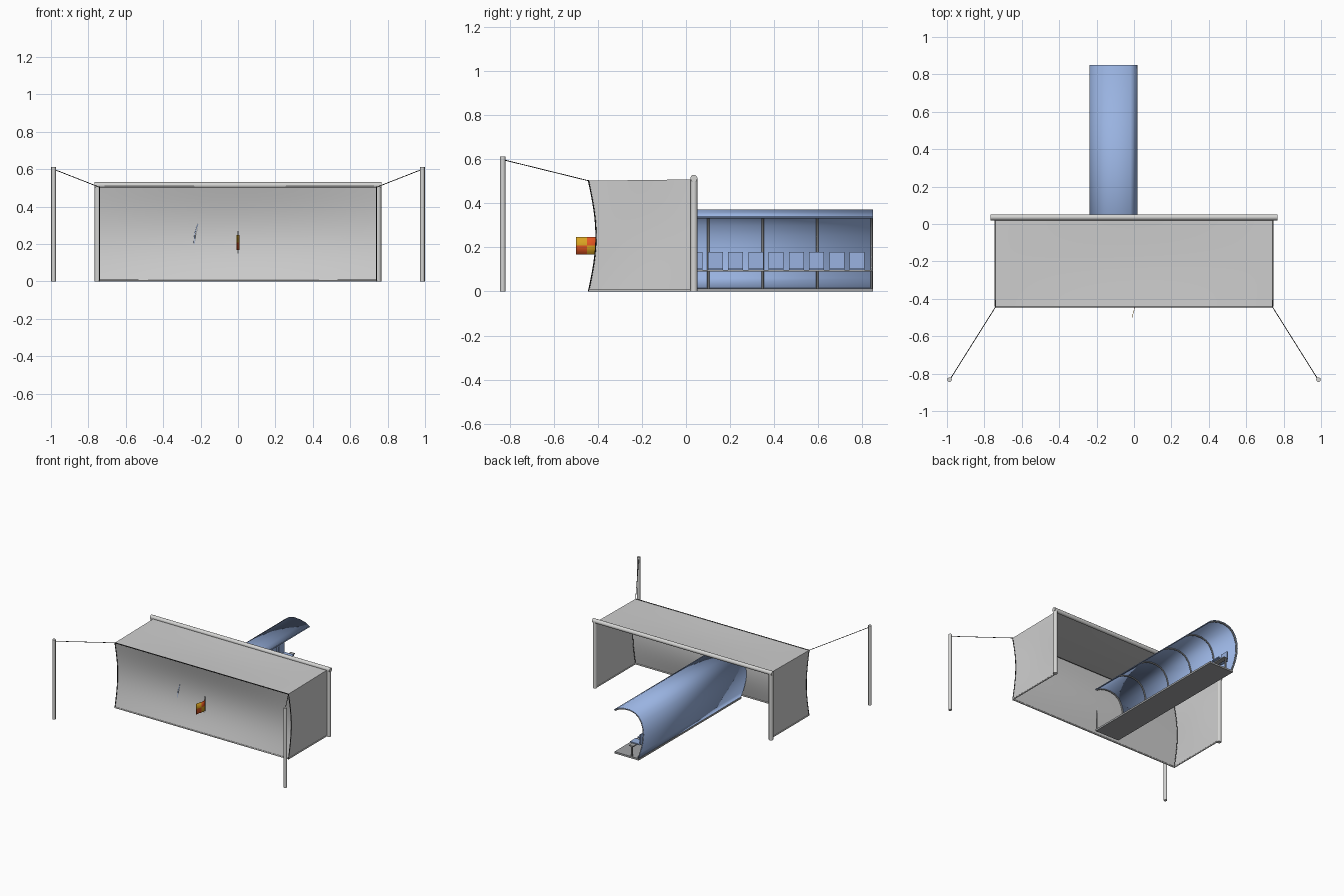
import bpy, bmesh, math
from mathutils import Vector

if "Cube" in bpy.data.objects:
    bpy.data.objects.remove(bpy.data.objects["Cube"])


def material(name, r, g, b):
    m = bpy.data.materials.new(name)
    m.diffuse_color = (r, g, b, 1)
    m.use_nodes = True
    m.node_tree.nodes["Principled BSDF"].inputs["Base Color"].default_value = m.diffuse_color
    return m


WHITE = material("painted_metal", 0.66, 0.66, 0.65)
NET = material("net_grey", 0.62, 0.62, 0.62)
BLUE = material("shelter_blue", 0.32, 0.45, 0.75)
STEEL = material("frame_grey", 0.36, 0.37, 0.38)
BLACK = material("dark_cord", 0.02, 0.02, 0.02)
RED = material("flag_red", 0.75, 0.09, 0.015)
YELLOW = material("flag_yellow", 0.68, 0.36, 0.015)


def finish(name, bm, mats, smooth=True):
    me = bpy.data.meshes.new(name)
    bm.normal_update()
    bm.to_mesh(me)
    bm.free()
    for m in mats:
        me.materials.append(m)
    ob = bpy.data.objects.new(name, me)
    bpy.context.collection.objects.link(ob)
    for p in me.polygons:
        p.use_smooth = smooth
    return ob


def box(name, lo, hi, mat):
    bm = bmesh.new()
    bmesh.ops.create_cube(bm, size=1)
    for v in bm.verts:
        v.co = Vector([(a + b) / 2 + c * (b - a) for a, b, c in zip(lo, hi, v.co)])
    return finish(name, bm, [mat], False)


def tube(name, pts, r, mat, res=3):
    cu = bpy.data.curves.new(name, 'CURVE')
    cu.dimensions = '3D'
    cu.bevel_depth = r
    cu.bevel_resolution = res
    cu.use_fill_caps = True
    sp = cu.splines.new('POLY')
    sp.points.add(len(pts) - 1)
    for p, q in zip(sp.points, pts):
        p.co = (*q, 1)
    sp.use_smooth = True
    cu.materials.append(mat)
    ob = bpy.data.objects.new(name, cu)
    bpy.context.collection.objects.link(ob)
    return ob


def sheet(bm, f, nu, nv):
    g = [[bm.verts.new(f(i / nu, j / nv)) for j in range(nv + 1)] for i in range(nu + 1)]
    return [bm.faces.new((g[i][j], g[i + 1][j], g[i + 1][j + 1], g[i][j + 1]))
            for i in range(nu) for j in range(nv)]


# Goal frame
W, H, GY = 0.75, 0.514, 0.036
tube("crossbar", [(-W - 0.016, GY, H), (W + 0.016, GY, H)], 0.016, WHITE, 4)
for s, side in ((-1, "left"), (1, "right")):
    tube(side + "_post", [(s * W, GY, 0), (s * W, GY, H)], 0.016, WHITE, 4)

# Net: back, side and top sheets, pulled slightly inwards
NX, NZ = 0.74, 0.503


def back_y(x, z):
    return -0.443 + math.sin(math.pi * min(z / NZ, 1)) * (0.034 + 0.013 * math.cos(math.pi * x / 1.48))


def back(u, v):
    x, z = (2 * u - 1) * NX, v * NZ
    return x, back_y(x, z), z


def side_net(s):
    def f(u, v):
        z = v * (NZ + 0.006 * u)
        y0 = back_y(NX, v * NZ)
        bow = 0.006 * math.sin(math.pi * u) * math.sin(math.pi * v)
        return s * (NX - bow), y0 + u * (GY - y0), z
    return f


def top(u, v):
    x = (2 * u - 1) * NX
    sag = 0.006 * math.sin(math.pi * u) * math.sin(math.pi * v)
    return x, -0.443 + v * (GY + 0.443), NZ + 0.006 * v - sag


bm = bmesh.new()
sheet(bm, back, 40, 20)
sheet(bm, side_net(1), 16, 20)
sheet(bm, side_net(-1), 16, 20)
sheet(bm, top, 40, 14)
finish("goal_net", bm, [NET])

# Net border cords and ground bars
tube("net_top_cord", [back(0, 1), back(1, 1)], 0.003, BLACK, 1)
tube("net_ground_bar", [(-NX, -0.44, 0.005), (NX, -0.44, 0.005)], 0.005, WHITE, 1)
for s, side in ((-1, "left"), (1, "right")):
    f = side_net(s)
    tube(side + "_net_cord", [f(0, i / 20) for i in range(21)], 0.003, BLACK, 1)
    tube(side + "_ground_bar", [(s * NX, -0.44, 0.005), (s * NX, GY, 0.005)], 0.005, WHITE, 1)
    # Stay poles and their ropes
    tube(side + "_stay_pole", [(s * 0.986, -0.832, 0), (s * 0.986, -0.832, 0.612)], 0.0125, WHITE, 3)
    tube(side + "_stay_rope", [(s * 0.98, -0.825, 0.597), (s * NX, -0.443, NZ)], 0.002, BLACK, 1)

# Team shelter: curved shell open towards +x
Y0, Y1 = -0.4, 0.85
PROFILE = [(-0.188, 0.015), (-0.205, 0.06), (-0.22, 0.11), (-0.231, 0.16), (-0.235, 0.21),
           (-0.231, 0.255), (-0.217, 0.3), (-0.193, 0.337), (-0.16, 0.36), (-0.115, 0.371),
           (-0.065, 0.369), (-0.02, 0.357), (0.015, 0.337)]
bm = bmesh.new()
n = len(PROFILE) - 1


def shell(u, v):
    x, z = PROFILE[round(u * n)]
    return x, Y0 + v * (Y1 - Y0), z


sheet(bm, shell, n, 1)
ob = finish("shelter_shell", bm, [BLUE])
mod = ob.modifiers.new("thickness", 'SOLIDIFY')
mod.thickness = 0.004
mod.offset = 0

# Shelter ribs, seat legs, floor and rails
for i in range(6):
    y = Y0 + 0.006 + i * (Y1 - Y0 - 0.012) / 5
    tube(f"shelter_rib_{i}", [(x * 0.96 - 0.004, y, z * 0.985) for x, z in PROFILE], 0.005, STEEL, 1)
    box(f"seat_leg_{i}", (-0.135, y - 0.004, 0.012), (-0.125, y + 0.004, 0.095), STEEL)
box("shelter_floor", (-0.192, Y0, 0), (0.015, Y1, 0.014), STEEL)
box("seat_rail", (-0.145, Y0, 0.09), (-0.11, Y1, 0.098), STEEL)
tube("roof_lip", [(0.014, Y0, 0.336), (0.014, Y1, 0.336)], 0.004, BLUE, 1)

# Row of thirteen seats
for i in range(13):
    y = 0.225 + (i - 6) * 0.092
    box(f"seat_pan_{i}", (-0.175, y - 0.034, 0.098), (-0.09, y + 0.034, 0.106), BLUE)
    box(f"seat_back_{i}", (-0.18, y - 0.034, 0.1), (-0.172, y + 0.034, 0.18), BLUE)

# Corner flag with a two-by-two check
tube("flag_pole", [(0, -0.402, 0), (0, -0.402, 0.27)], 0.004, STEEL, 2)
bm = bmesh.new()
faces = sheet(bm, lambda u, v: (0.007 * math.sin(u * 5), -0.402 - 0.097 * u, 0.168 + 0.08 * v), 8, 2)
for f in faces:
    c = f.calc_center_median()
    f.material_index = int((c.y < -0.4505) == (c.z > 0.208))
ob = finish("corner_flag", bm, [RED, YELLOW])
mod = ob.modifiers.new("thickness", 'SOLIDIFY')
mod.thickness = 0.002
mod.offset = 0
